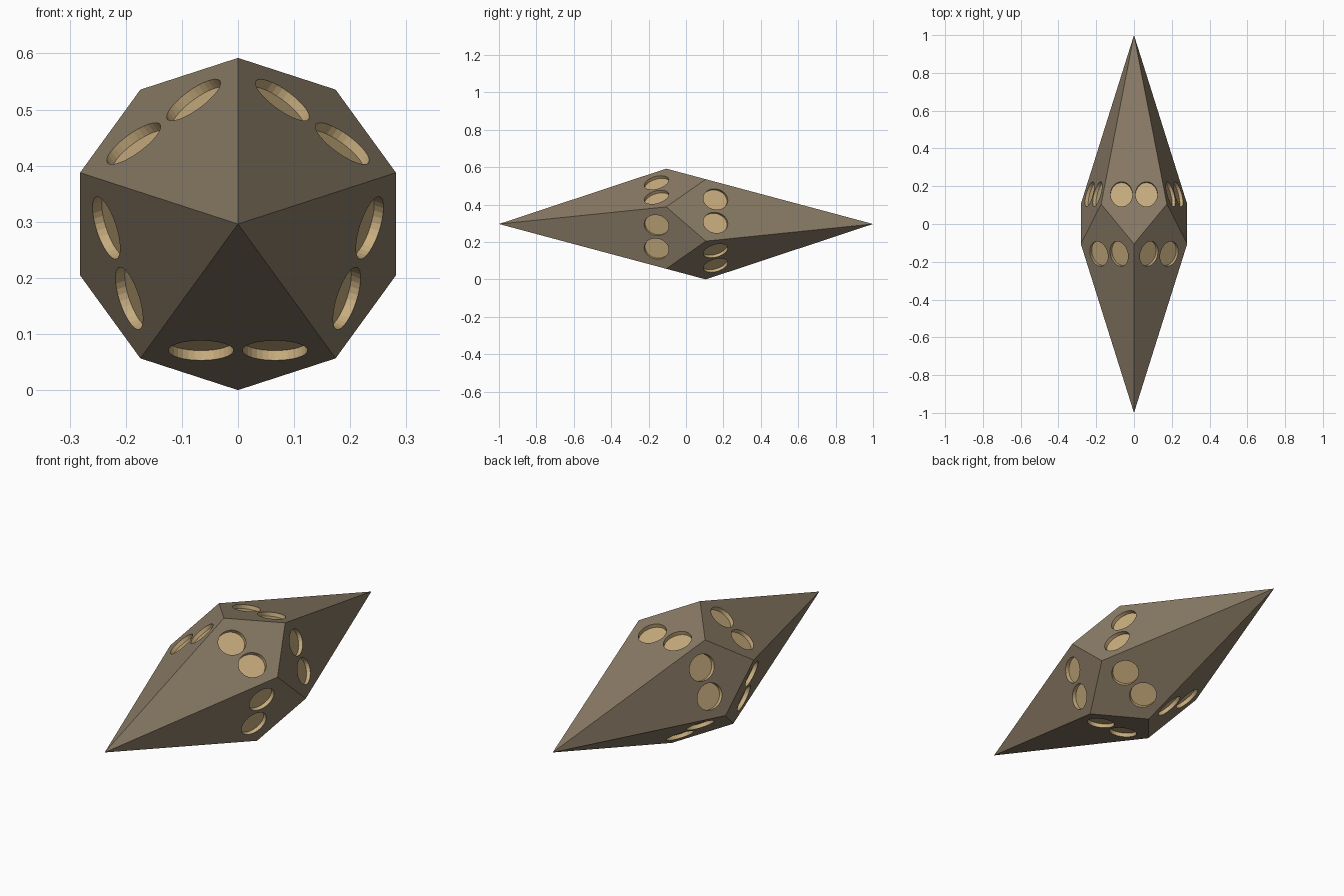
import bpy, bmesh
from math import cos, sin, pi, radians
from mathutils import Vector, Matrix

if "Cube" in bpy.data.objects:
    bpy.data.objects.remove(bpy.data.objects["Cube"])

R = 0.296                                     # belt radius
H = (1 - cos(pi / 5)) / (1 + cos(pi / 5))     # belt zigzag that keeps the kites flat
CENTRE = Vector((0, 0, R))
DEPTH = 0.018


def material(name, rgb):
    m = bpy.data.materials.new(name)
    m.diffuse_color = (*rgb, 1)
    m.use_nodes = True
    m.node_tree.nodes["Principled BSDF"].inputs["Base Color"].default_value = m.diffuse_color
    return m


def make_object(name, bm, mat):
    bmesh.ops.recalc_face_normals(bm, faces=bm.faces)
    me = bpy.data.meshes.new(name)
    bm.to_mesh(me)
    bm.free()
    me.materials.append(mat)
    ob = bpy.data.objects.new(name, me)
    bpy.context.collection.objects.link(ob)
    return ob


def radial(deg):
    return Vector((cos(radians(deg)), 0, sin(radians(deg))))


# Die body: ten kites between two apexes and a zigzag belt
bm = bmesh.new()
apex = {s: bm.verts.new(CENTRE + Vector((0, s, 0))) for s in (-1, 1)}
belt = []
for i in range(10):
    s = -1 if i % 2 == 0 else 1
    belt.append(bm.verts.new(CENTRE + R * radial(90 + 36 * i) + Vector((0, s * H, 0))))
for i in range(10):
    s = 1 if i % 2 == 0 else -1               # the kite's tip lies on the other belt side
    bm.faces.new((apex[s], belt[i - 1], belt[i], belt[(i + 1) % 10]))
body = make_object("die_body", bm, material("body_brown", (0.25, 0.195, 0.13)))

# Cutter: a pair of plain oval recesses on every kite
bm = bmesh.new()
for i in range(10):
    s = 1 if i % 2 == 0 else -1
    out = radial(90 + 36 * i)
    tip = R * out - Vector((0, s * H, 0))
    up = (Vector((0, s, 0)) - tip).normalized()
    side = radial(90 + 36 * i + 90)
    normal = up.cross(side).normalized()
    if normal.dot(out) < 0:
        normal = -normal
    mid = tip + up * ((0.158 + H) / abs(up.y))
    for k in (-1, 1):
        pos = CENTRE + mid + side * (0.066 * k)
        frame = Matrix((side * 0.058, up * 0.068, normal * DEPTH * 2)).transposed().to_4x4()
        bmesh.ops.create_cone(bm, cap_ends=True, segments=32, radius1=1, radius2=1,
                              depth=1, matrix=Matrix.Translation(pos) @ frame)
cutter = make_object("recess_cutter", bm, material("recess_gold", (0.58, 0.42, 0.21)))
cutter.hide_render = True

# Carve the recesses, keeping their own colour
mod = body.modifiers.new("recesses", 'BOOLEAN')
mod.operation = 'DIFFERENCE'
mod.solver = 'EXACT'
mod.material_mode = 'TRANSFER'
mod.object = cutter
bpy.context.view_layer.objects.active = body
bpy.ops.object.modifier_apply(modifier=mod.name)
bpy.data.objects.remove(cutter)
